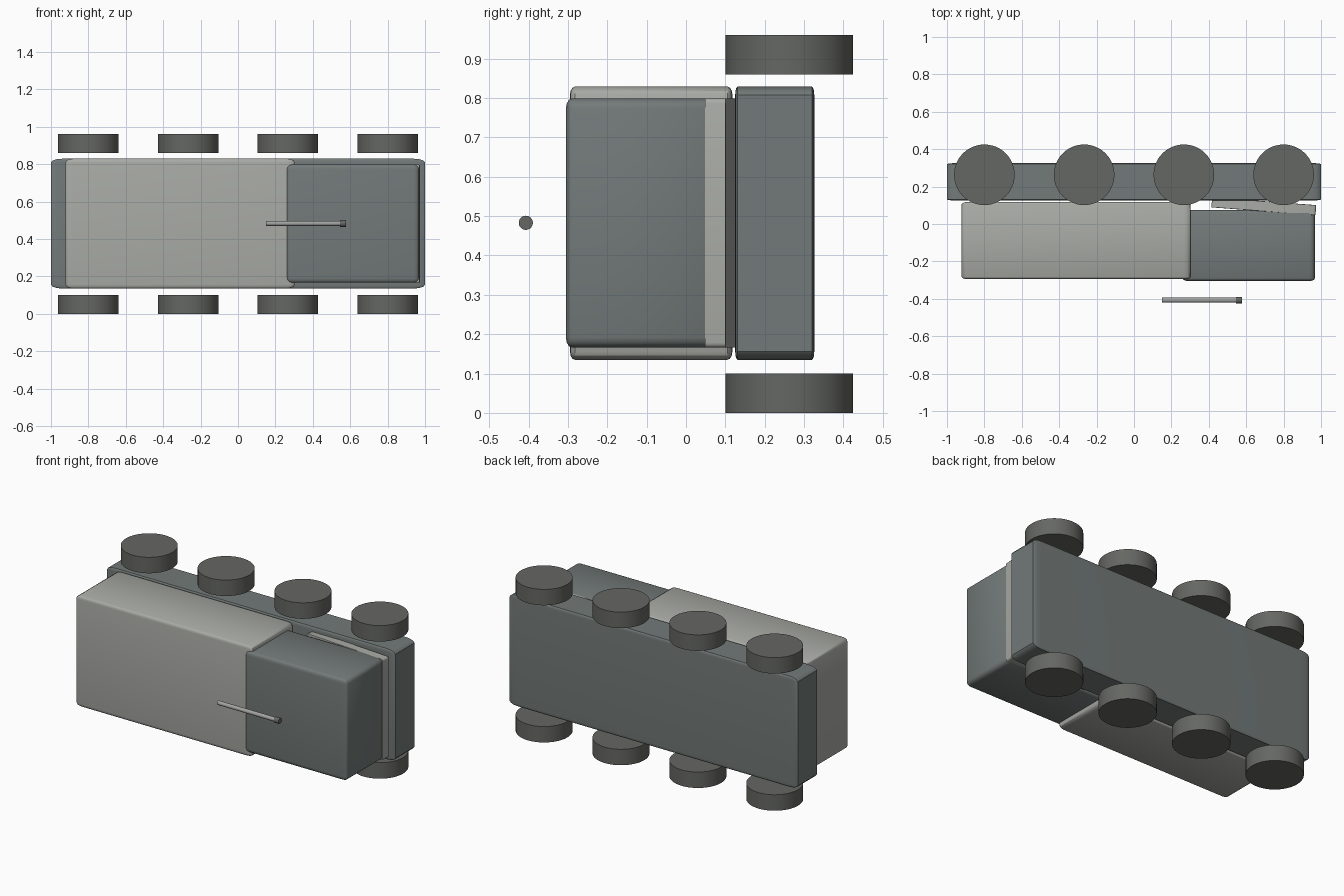
import bpy, bmesh
from math import radians
from mathutils import Matrix, Vector

if "Cube" in bpy.data.objects:
    bpy.data.objects.remove(bpy.data.objects["Cube"])


def material(name, rgb):
    m = bpy.data.materials.new(name)
    m.diffuse_color = (*rgb, 1)
    m.use_nodes = True
    m.node_tree.nodes["Principled BSDF"].inputs["Base Color"].default_value = m.diffuse_color
    return m


hull_grey = material("hull_grey", (0.17, 0.195, 0.19))
light_grey = material("light_grey", (0.40, 0.41, 0.38))
rubber = material("rubber", (0.13, 0.135, 0.125))
steel = material("steel", (0.36, 0.37, 0.36))


def finish(name, bm, mat):
    mesh = bpy.data.meshes.new(name)
    bm.to_mesh(mesh)
    bm.free()
    mesh.materials.append(mat)
    ob = bpy.data.objects.new(name, mesh)
    bpy.context.collection.objects.link(ob)
    bpy.ops.object.select_all(action='DESELECT')
    ob.select_set(True)
    bpy.context.view_layer.objects.active = ob
    bpy.ops.object.shade_smooth_by_angle(angle=radians(35))
    return ob


def rounded_box(name, lo, hi, mat, bevel=0.03, turn=0):
    # the bevel is cut on a unit cube, so it stretches with the box
    lo, hi = Vector(lo), Vector(hi)
    bm = bmesh.new()
    bmesh.ops.create_cube(bm, size=1)
    if bevel:
        bmesh.ops.bevel(bm, geom=bm.edges[:], offset=bevel, segments=3,
                        profile=0.5, affect='EDGES')
    bm.transform(Matrix.Translation((lo + hi) / 2)
                 @ Matrix.Rotation(radians(turn), 4, 'Z')
                 @ Matrix.Diagonal((*(hi - lo), 1)))
    return finish(name, bm, mat)


def cylinder(name, centre, radius, depth, mat, axis='Z', sides=48):
    bm = bmesh.new()
    bmesh.ops.create_cone(bm, cap_ends=True, segments=sides, radius1=radius,
                          radius2=radius, depth=depth)
    turn = Matrix.Rotation(radians(90 if axis == 'X' else 0), 4, 'Y')
    bm.transform(Matrix.Translation(centre) @ turn)
    return finish(name, bm, mat)


# Hull: chassis slab, rear compartment and front cab
rounded_box("chassis", (-1, 0.125, 0.135), (1, 0.326, 0.829), hull_grey)
rounded_box("rear_compartment", (-0.922, -0.295, 0.135), (0.303, 0.118, 0.829), light_grey)
rounded_box("front_cab", (0.26, -0.305, 0.166), (0.967, 0.075, 0.799), hull_grey, 0.04)

# Sloping plate between cab and chassis
rounded_box("sloping_plate", (0.415, 0.068, 0.166), (0.973, 0.122, 0.799),
            light_grey, 0.02, turn=-4.3)

# Four wheels on each side
for z, side in ((0.05, "lower"), (0.91, "upper")):
    for i in range(4):
        cylinder(f"wheel_{side}_{i + 1}", (-0.8 + i * 1.6 / 3, 0.263, z), 0.162, 0.1, rubber)

# Barrel with muzzle
cylinder("barrel", (0.355, -0.407, 0.483), 0.013, 0.41, steel, 'X', 24)
cylinder("muzzle", (0.561, -0.407, 0.483), 0.018, 0.032, rubber, 'X', 24)
